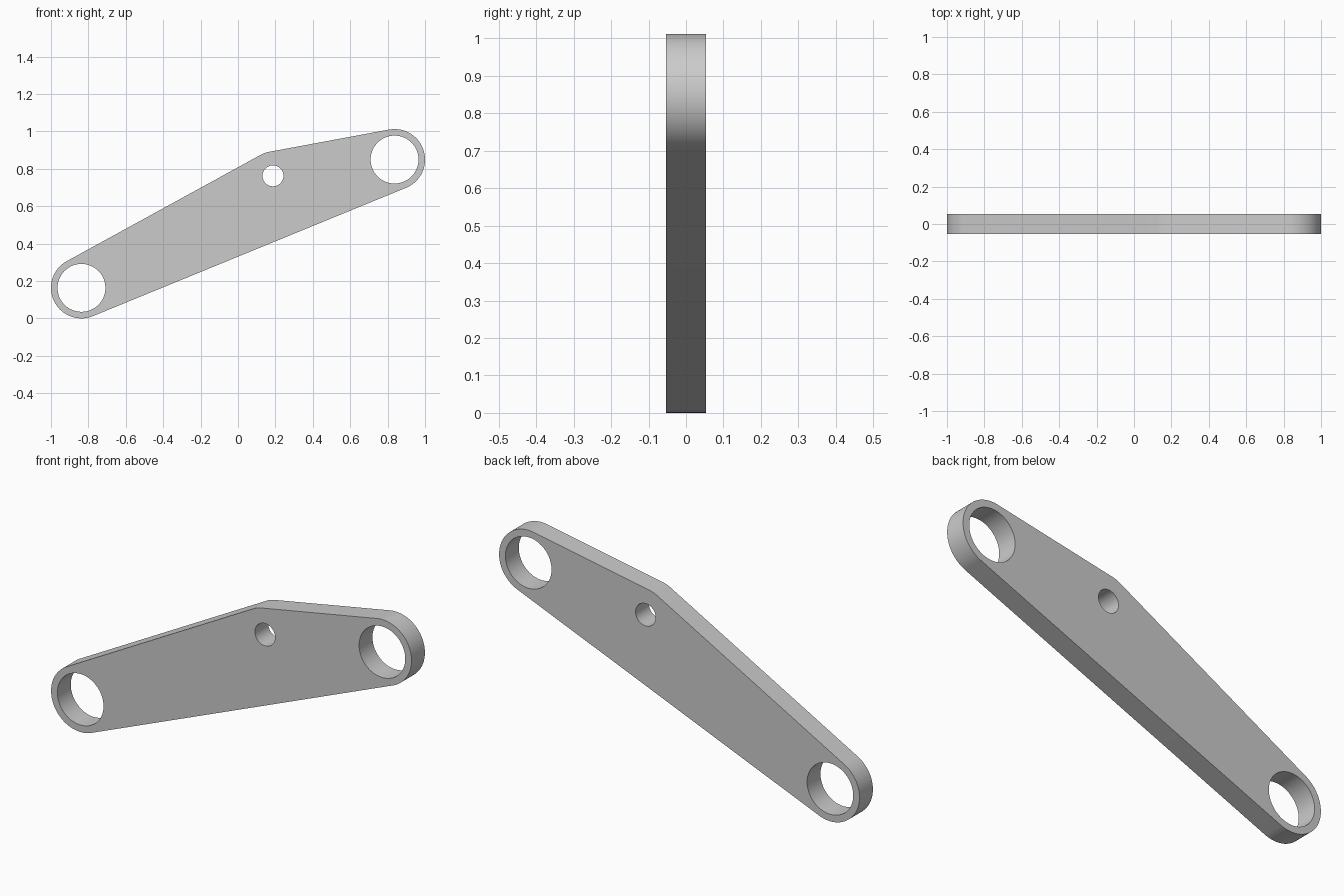
import bpy
import bmesh
from math import acos, atan2, cos, sin, hypot, pi, radians, ceil

cube = bpy.data.objects.get("Cube")
if cube:
    bpy.data.objects.remove(cube, do_unlink=True)

THICK = 0.106
# Bosses listed counter-clockwise: x, z, outer radius, hole radius
BOSSES = [(-0.837, 0.163, 0.163, 0.128),
          (0.837, 0.849, 0.163, 0.128),
          (0.187, 0.762, 0.130, 0.056)]


def arc(x, z, r, start, end, step=radians(4)):
    n = max(2, ceil((end - start) / step))
    return [(x + r * cos(start + (end - start) * i / n),
             z + r * sin(start + (end - start) * i / n)) for i in range(n + 1)]


def tangent_angle(a, b):
    """Outward normal angle of the outer tangent from boss a to boss b."""
    dx, dz = b[0] - a[0], b[1] - a[1]
    return atan2(dz, dx) - acos((a[2] - b[2]) / hypot(dx, dz))


# Outline: arcs around each boss joined by straight tangents
outline = []
for i, boss in enumerate(BOSSES):
    start = tangent_angle(BOSSES[i - 1], boss)
    end = tangent_angle(boss, BOSSES[(i + 1) % len(BOSSES)])
    outline += arc(*boss[:3], start, start + (end - start) % (2 * pi))

holes = [arc(x, z, hole, 0, 2 * pi)[:-1] for x, z, _, hole in BOSSES]

# Flat plate with holes, extruded through its thickness
bm = bmesh.new()
for loop in [outline] + holes:
    verts = [bm.verts.new((x, -THICK / 2, z)) for x, z in loop]
    for i, v in enumerate(verts):
        bm.edges.new((verts[i - 1], v))
bmesh.ops.triangle_fill(bm, use_beauty=True, use_dissolve=False,
                        edges=bm.edges[:], normal=(0, -1, 0))
extruded = bmesh.ops.extrude_face_region(bm, geom=bm.faces[:], use_keep_orig=True)
bmesh.ops.translate(bm, vec=(0, THICK, 0),
                    verts=[g for g in extruded["geom"] if isinstance(g, bmesh.types.BMVert)])
bmesh.ops.recalc_face_normals(bm, faces=bm.faces[:])

mesh = bpy.data.meshes.new("link_plate")
bm.to_mesh(mesh)
bm.free()
plate = bpy.data.objects.new("link_plate", mesh)
bpy.context.collection.objects.link(plate)

# Plain grey finish
grey = bpy.data.materials.new("light_grey")
grey.use_nodes = True
colour = (0.6, 0.6, 0.6, 1)
grey.diffuse_color = colour
grey.node_tree.nodes["Principled BSDF"].inputs["Base Color"].default_value = colour
mesh.materials.append(grey)

# Smooth round walls, crisp rims
bpy.ops.object.select_all(action='DESELECT')
plate.select_set(True)
bpy.context.view_layer.objects.active = plate
bpy.ops.object.shade_smooth_by_angle(angle=radians(30))
